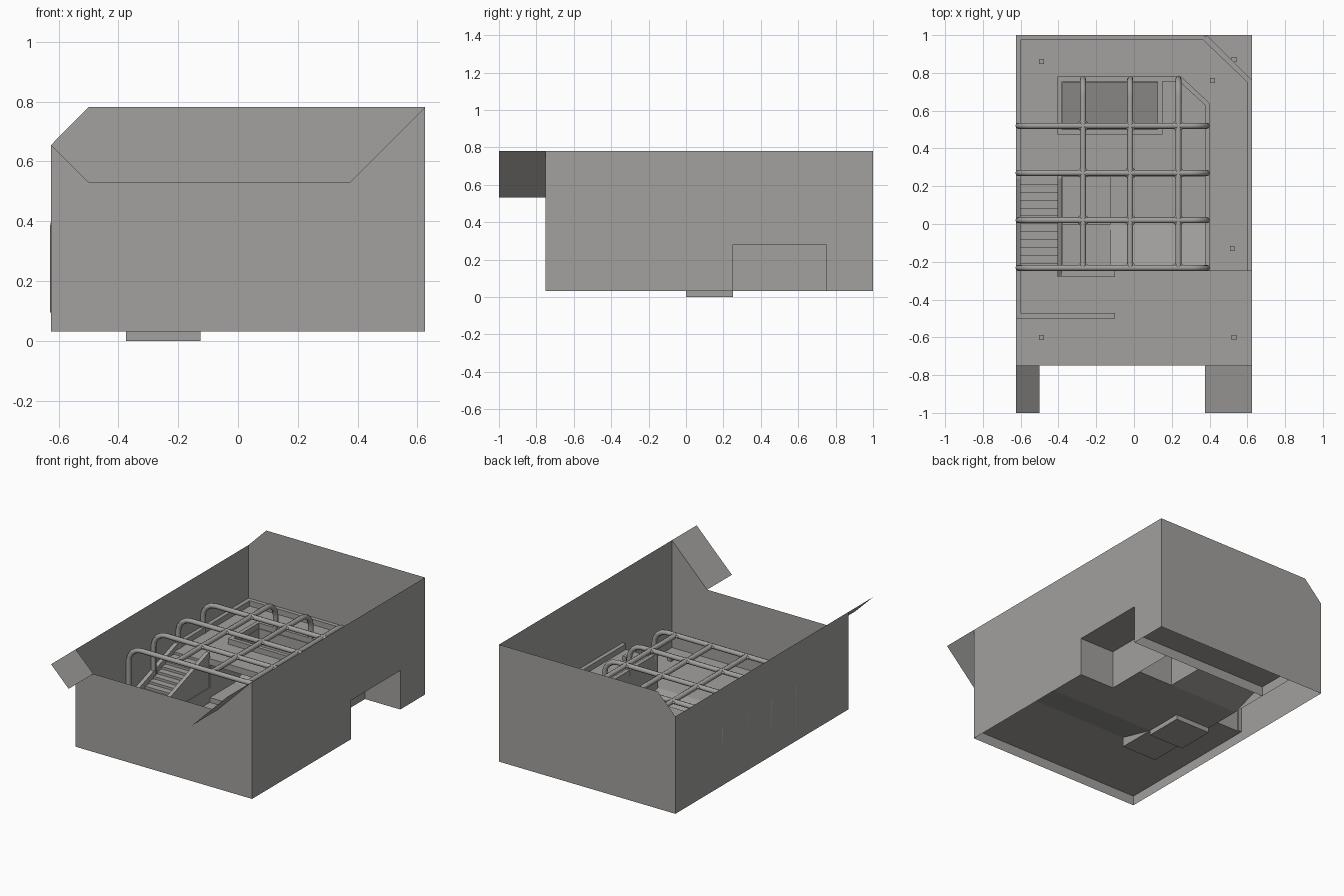
import bpy, math
from mathutils import Vector

if "Cube" in bpy.data.objects:
    bpy.data.objects.remove(bpy.data.objects["Cube"])

grey = bpy.data.materials.new("plain_grey")
grey.diffuse_color = (0.36, 0.354, 0.345, 1)
grey.use_nodes = True
grey.node_tree.nodes["Principled BSDF"].inputs["Base Color"].default_value = grey.diffuse_color

FLOOR, DECK, BASE = 0.094, 0.28, 0.031   # front floor, raised deck, wall foot and sunken floor
CURB = 0.035                             # curb height


def mesh(name, verts, faces):
    me = bpy.data.meshes.new(name)
    me.from_pydata(verts, [], faces)
    me.materials.append(grey)
    ob = bpy.data.objects.new(name, me)
    bpy.context.collection.objects.link(ob)
    return ob


def sheet(name, pts):
    return mesh(name, pts, [range(len(pts))])


def flat(name, x0, x1, y0, y1, z, z_back=None):
    """Floor rectangle; z_back makes it a ramp along y."""
    zb = z if z_back is None else z_back
    return sheet(name, [(x0, y0, z), (x1, y0, z), (x1, y1, zb), (x0, y1, zb)])


def wall(name, a, b, z0=BASE, z1=DECK):
    return sheet(name, [(*a, z0), (*b, z0), (*b, z1), (*a, z1)])


def prism(name, pts, d):
    """Extrude the outline pts along the vector d."""
    n = len(pts)
    top = [tuple(Vector(p) + Vector(d)) for p in pts]
    return mesh(name, pts + top, [list(range(n))[::-1], list(range(n, 2 * n))] +
                [(i, (i + 1) % n, n + (i + 1) % n, n + i) for i in range(n)])


def box(name, x0, x1, y0, y1, z0, z1):
    return prism(name, [(x0, y0, z0), (x1, y0, z0), (x1, y1, z0), (x0, y1, z0)], (0, 0, z1 - z0))


def curb(name, x0, x1, y0, y1, z=DECK):
    return box(name, x0, x1, y0, y1, z, z + CURB)


def tube(name, pts, r=0.016):
    cu = bpy.data.curves.new(name, 'CURVE')
    cu.dimensions = '3D'
    cu.bevel_depth, cu.bevel_resolution, cu.use_fill_caps = r, 2, True
    sp = cu.splines.new('POLY')
    sp.points.add(len(pts) - 1)
    for p, c in zip(sp.points, pts):
        p.co = (*c, 1)
    cu.materials.append(grey)
    ob = bpy.data.objects.new(name, cu)
    bpy.context.collection.objects.link(ob)


# outer shell: thin sheets
sheet("left_wall", [(-.625, 1, BASE), (-.625, -.75, BASE), (-.625, -.75, .655), (-.625, 1, .655)])
sheet("back_wall", [(.625, 1, BASE), (-.625, 1, BASE), (-.625, 1, .655), (-.5, 1, .781), (.625, 1, .781)])
sheet("front_wall", [(-.625, -.75, BASE), (.625, -.75, BASE), (.625, -.75, .781), (.375, -.75, .531),
                     (-.5, -.75, .531), (-.625, -.75, .655)])
sheet("right_wall", [(.625, -.75, BASE), (.625, .25, BASE), (.625, .25, DECK), (.625, .75, DECK),
                     (.625, .75, BASE), (.625, 1, BASE), (.625, 1, .781), (.625, -.75, .781)])
# slanted flaps at the front
sheet("left_flap", [(-.625, -1, .655), (-.5, -1, .531), (-.5, -.75, .531), (-.625, -.75, .655)])
sheet("right_flap", [(.375, -1, .531), (.625, -1, .781), (.625, -.75, .781), (.375, -.75, .531)])

# floors: front, slope down to the sunken room, room running under the bridge
flat("front_floor", -.625, .625, -.75, -.25, FLOOR)
flat("left_floor", -.625, -.375, -.25, .25, FLOOR)
flat("floor_slope", -.125, .625, -.25, 0, FLOOR, BASE)
flat("sunken_floor", -.125, .625, 0, .25, BASE)
flat("under_bridge_floor", -.375, .375, .25, .5, BASE)
flat("well_floor", -.375, .125, .5, .75, BASE, BASE + .085)
flat("back_floor", -.375, .625, .75, 1, FLOOR)

# pit beside the stairs
flat("pit_floor_shallow", -.375, -.125, -.25, 0, BASE)
flat("pit_floor_deep", -.375, -.125, 0, .25, 0)
wall("pit_front", (-.375, -.25), (-.125, -.25), BASE, FLOOR)
sheet("pit_side", [(-.125, -.25, BASE), (-.125, 0, BASE), (-.125, -.25, FLOOR)])
for a, b in (((-.375, 0), (-.125, 0)), ((-.125, 0), (-.125, .25)),
             ((-.125, .25), (-.375, .25)), ((-.375, .25), (-.375, 0))):
    wall("pit_rim", a, b, 0, BASE)

# raised deck
flat("left_deck", -.625, -.375, .25, 1, DECK)
flat("bridge_deck", -.375, .375, .25, .5, DECK)
flat("bridge_side_deck", .125, .375, .5, .75, DECK)
flat("back_deck", -.375, .375, .75, 1, DECK)
flat("right_deck", .375, .625, -.25, 1, DECK)
wall("bridge_fascia", (-.375, .25), (.375, .25), .24)
wall("stair_back", (-.625, .25), (-.375, .25), FLOOR)
sheet("right_deck_side", [(.375, -.25, FLOOR), (.375, 0, BASE), (.375, .25, BASE),
                          (.375, .25, DECK), (.375, -.25, DECK)])
wall("right_deck_front", (.375, -.25), (.625, -.25), FLOOR)

# side passage and well walls
wall("tunnel_side", (.625, .25), (.375, .25))
wall("tunnel_inner", (.375, .25), (.375, .75))
wall("room_step", (.375, .5), (.125, .5))
wall("well_right", (.125, .5), (.125, .75))
wall("room_left", (-.375, .25), (-.375, .75))
wall("well_back", (-.375, .75), (.625, .75))
wall("back_base_end", (-.375, .75), (-.375, 1))

# stairs along the left wall, up to the deck
N = 12
run, rise = .5 / N, (DECK - FLOOR) / N
prof = [(-.6, -.25, FLOOR)]
for i in range(N):
    y, z = -.25 + i * run, FLOOR + (i + 1) * rise
    prof += [(-.6, y, z), (-.6, y + run, z)]
prism("stairs", prof + [(-.6, .25, FLOOR)], (.2, 0, 0))
# sloping curbs on both sides of the stairs
for x in (-.625, -.405):
    y0 = -.5 if x < -.5 else -.275
    prism("stair_curb", [(x, y0, FLOOR), (x, y0, FLOOR + CURB), (x, -.25, FLOOR + CURB + rise),
                         (x, .24, DECK + CURB), (x, .26, DECK + CURB), (x, .26, FLOOR)], (.025, 0, 0))
wall("stair_side", (-.375, -.25), (-.375, .25), BASE, FLOOR)
# low curbs at the foot of the stairs
curb("landing_front_curb", -.6, -.1, -.5, -.47, FLOOR)
curb("landing_back_curb", -.405, -.1, -.28, -.25, FLOOR)

# curbs along the outer walls
curb("left_curb", -.625, -.6, .26, 1)
curb("back_curb", -.6, .375, .975, 1)
curb("right_curb", .6, .625, -.25, .76)
prism("corner_curb", [(.385, 1, DECK), (.365, .975, DECK), (.6, .75, DECK), (.625, .76, DECK)], (0, 0, CURB))

# curbs round the inner edges
curb("well_left_curb", -.405, -.38, .475, .78)
curb("well_front_curb", -.38, .15, .475, .5)
curb("well_right_curb", .125, .15, .5, .755)
curb("inner_back_curb", -.38, .25, .755, .78)
curb("inner_right_curb", .375, .4, -.25, .64)
prism("inner_corner_curb", [(.25, .78, DECK), (.24, .755, DECK), (.375, .63, DECK), (.4, .64, DECK)],
      (0, 0, CURB))

# overhead tube frame: arches across x, then bars along y with bent back ends
TOP, R = .475, .09
arc = [(R * (1 - math.cos(t)), R * (1 - math.sin(t))) for t in (0, .4, .8, 1.2, math.pi / 2)]
ROWS, COLS = (-.232, .02, .27, .52), (-.27, -.02, .235)
for y, foot in zip(ROWS, (FLOOR, .19, DECK, DECK)):
    left = [(-.612 + a, y, TOP - b) for a, b in arc]
    right = [(.387 - a, y, TOP - b) for a, b in reversed(arc)]
    tube("cross_arch", [(-.612, y, foot)] + left + right + [(.387, y, DECK)])
for x in COLS:
    tube("long_bar", [(x, -.232, TOP)] + [(x, .767 - a, TOP - b) for a, b in reversed(arc)]
         + [(x, .767, DECK)])
    # small gussets rounding the corners of the grid
    for y in ROWS:
        for sx in (-1, 1):
            for sy in (-1, 1):
                if y > -.2 or sy > 0:
                    tube("grid_gusset", [(x + sx * .03, y, TOP), (x, y + sy * .03, TOP)], .008)

# small marker blocks
for x, y, z in ((-.49, .86, DECK), (.53, .87, DECK), (.415, .76, DECK), (.52, -.13, DECK),
                (-.49, -.6, FLOOR), (.53, -.6, FLOOR)):
    box("small_block", x - .013, x + .013, y - .013, y + .013, z, z + .026)
